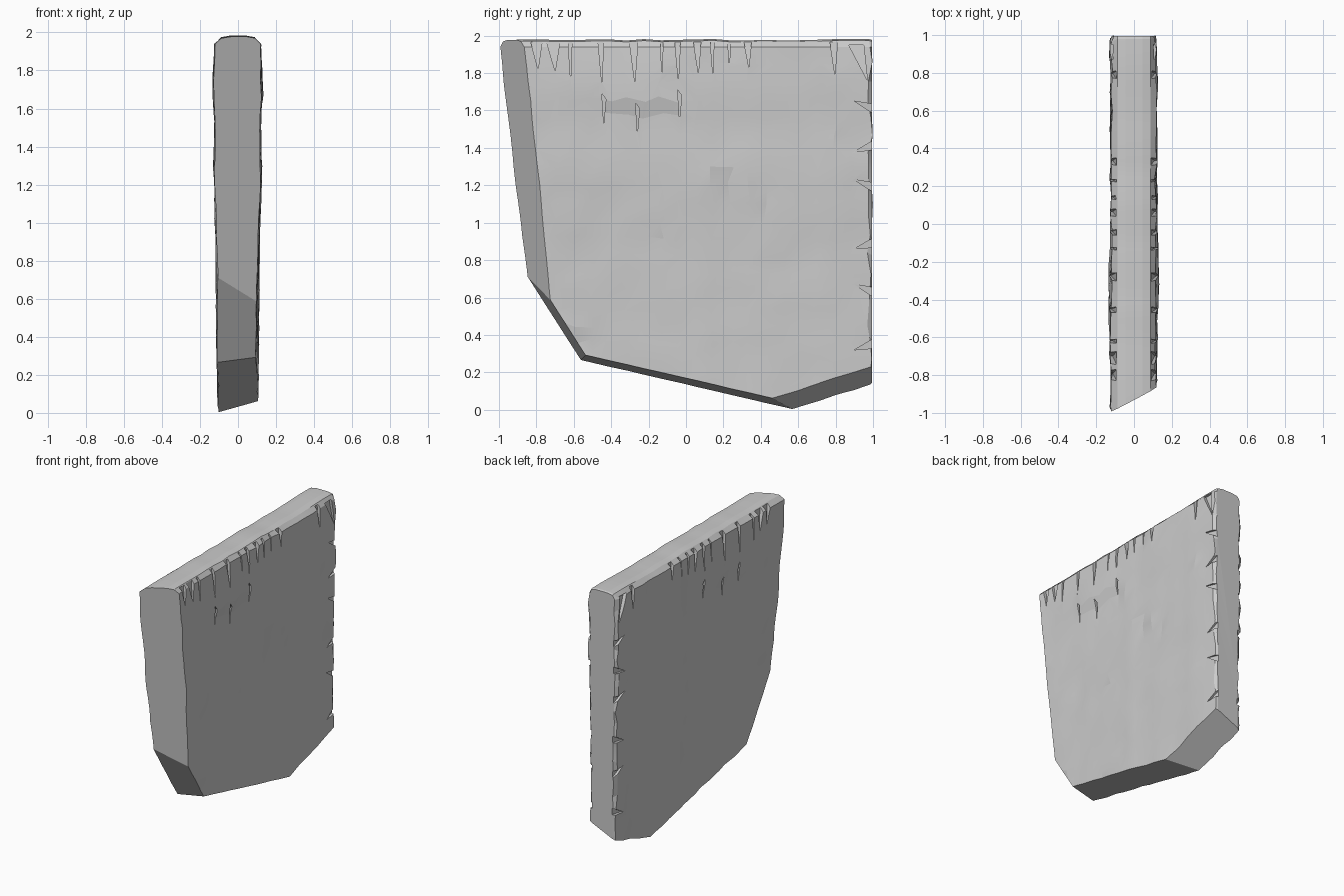
import bpy, bmesh, math, random
from mathutils import Vector

if "Cube" in bpy.data.objects:
    bpy.data.objects.remove(bpy.data.objects["Cube"])

random.seed(7)


def make_object(name, bm):
    bmesh.ops.recalc_face_normals(bm, faces=bm.faces[:])
    mesh = bpy.data.meshes.new(name)
    bm.to_mesh(mesh)
    bm.free()
    ob = bpy.data.objects.new(name, mesh)
    bpy.context.collection.objects.link(ob)
    return ob


def half_width(y, z, side):
    # gently swelling wall faces: thin at the foot, bulging below the top
    pts = [(-.1, .1), (.4, .105), (.9, .109), (1.3, .121), (1.52, .114), (1.7, .121), (1.94, .116)]
    w = pts[-1][1]
    for (z0, w0), (z1, w1) in zip(pts, pts[1:]):
        if z <= z1:
            w = w0 + (w1 - w0) * (z - z0) / (z1 - z0)
            break
    w += .012 * math.exp(-((y + .33) / .22) ** 2 - ((z - 1.7) / .1) ** 2)
    if side > 0:  # right face leans in towards the lower front
        return w - .022 * max(0, 1.2 - z) * max(0, -y)
    return w + .004


# Slab: uneven cross-sections lofted along its length
bm = bmesh.new()
heights = [-0.1 + 2.04 * k / 22 for k in range(23)]
stations = [-1.06 + 2.04 * k / 22 for k in range(23)] + [0.995]
rings = []
for i, y in enumerate(stations):
    last = i == len(stations) - 1

    def side_points(s):
        drift = random.uniform(-.004, .004)
        out = []
        for z in heights:
            x = half_width(y, z, s) + drift + random.uniform(-.005, .005) - (.02 if last else 0)
            edge = last or z > 1.93
            out.append((s * x, y + (0 if last else random.uniform(-.02, .02)),
                        z + (0 if edge else random.uniform(-.02, .02))))
        return out

    top = 1.98 + random.uniform(-.006, .003)
    crown = [(.088, y, top - .008), (.045, y, top), (-.045, y, top), (-.088, y, top - .008)]
    ring = side_points(1) + crown + side_points(-1)[::-1]
    rings.append([bm.verts.new(p) for p in ring])
for a, b in zip(rings, rings[1:]):
    n = len(a)
    for k in range(n):
        bm.faces.new((a[k], a[(k + 1) % n], b[(k + 1) % n], b[k]))
bm.faces.new(rings[0])
bm.faces.new(rings[-1])

# Broken edges: flat slanted cuts, each given by three points
cuts = [
    ((-.12, -.995, 1.97), (-.12, -.855, .72), (.115, -.87, 1.97)),
    ((-.12, -.855, .72), (-.11, -.565, .27), (.09, -.735, .60)),
    ((-.11, -.56, .265), (-.105, .57, .003), (.09, .48, .055)),
    ((-.105, .57, .003), (-.11, .99, .135), (.11, .98, .23)),
]
for cut in cuts:
    a, b, c = map(Vector, cut)
    normal = (b - a).cross(c - a).normalized()
    if normal.dot(a - Vector((0, 0, 1))) < 0:
        normal = -normal
    geom = bm.verts[:] + bm.edges[:] + bm.faces[:]
    res = bmesh.ops.bisect_plane(bm, geom=geom, dist=1e-5, plane_co=a, plane_no=normal, clear_outer=True)
    edges = [e for e in res["geom_cut"] if isinstance(e, bmesh.types.BMEdge)]
    bmesh.ops.contextual_create(bm, geom=edges)
slab = make_object("stone_slab", bm)

# Chips: shallow tapered notches along the top and back borders
bm = bmesh.new()


def chip(side, edge_a, edge_b, tip):
    corners = [(edge_a, .028), (edge_b, .028), (tip, .01)]
    inner = [bm.verts.new((side * (half_width(*p, side) - d), *p)) for p, d in corners]
    outer = [bm.verts.new((side * .2, *p)) for p, d in corners]
    bm.faces.new(inner)
    bm.faces.new(outer)
    for k in range(3):
        j = (k + 1) % 3
        bm.faces.new((inner[k], inner[j], outer[j], outer[k]))


# y, half width, lowest z
top_chips = [(-.8, .03, 1.82), (-.71, .035, 1.81), (-.62, .01, 1.76), (-.455, .015, 1.75),
             (-.28, .022, 1.75), (-.13, .007, 1.77), (-.045, .015, 1.76), (.06, .02, 1.8),
             (.14, .01, 1.8), (.23, .007, 1.83), (.33, .02, 1.83), (.79, .02, 1.79)]
back_chips = [.36, .62, .9, 1.18, 1.42, 1.6]
slits = [(-.44, 1.53), (-.26, 1.48), (-.035, 1.55)]
for s in (-1, 1):
    for y, w, z in top_chips:
        chip(s, (y - w, 1.965), (y + w, 1.965), (y + w * .3, z))
    chip(s, (.87, 1.95), (.95, 1.95), (.97, 1.76))
    for k, z in enumerate(back_chips):
        chip(s, (1.02, z - .03), (1.02, z + .03), (.9, z + (.05 if k % 2 else -.04)))
    for y, z in slits:
        chip(s, (y - .01, z + .16), (y + .012, z + .13), (y, z))
cutter = make_object("chip_cutter", bm)
cutter.hide_render = True

mod = slab.modifiers.new("chips", "BOOLEAN")
mod.operation = "DIFFERENCE"
mod.solver = "EXACT"
mod.object = cutter
bpy.context.view_layer.objects.active = slab
slab.select_set(True)
bpy.ops.object.modifier_apply(modifier=mod.name)
bpy.data.objects.remove(cutter)
bpy.ops.object.shade_smooth_by_angle(angle=math.radians(9))
